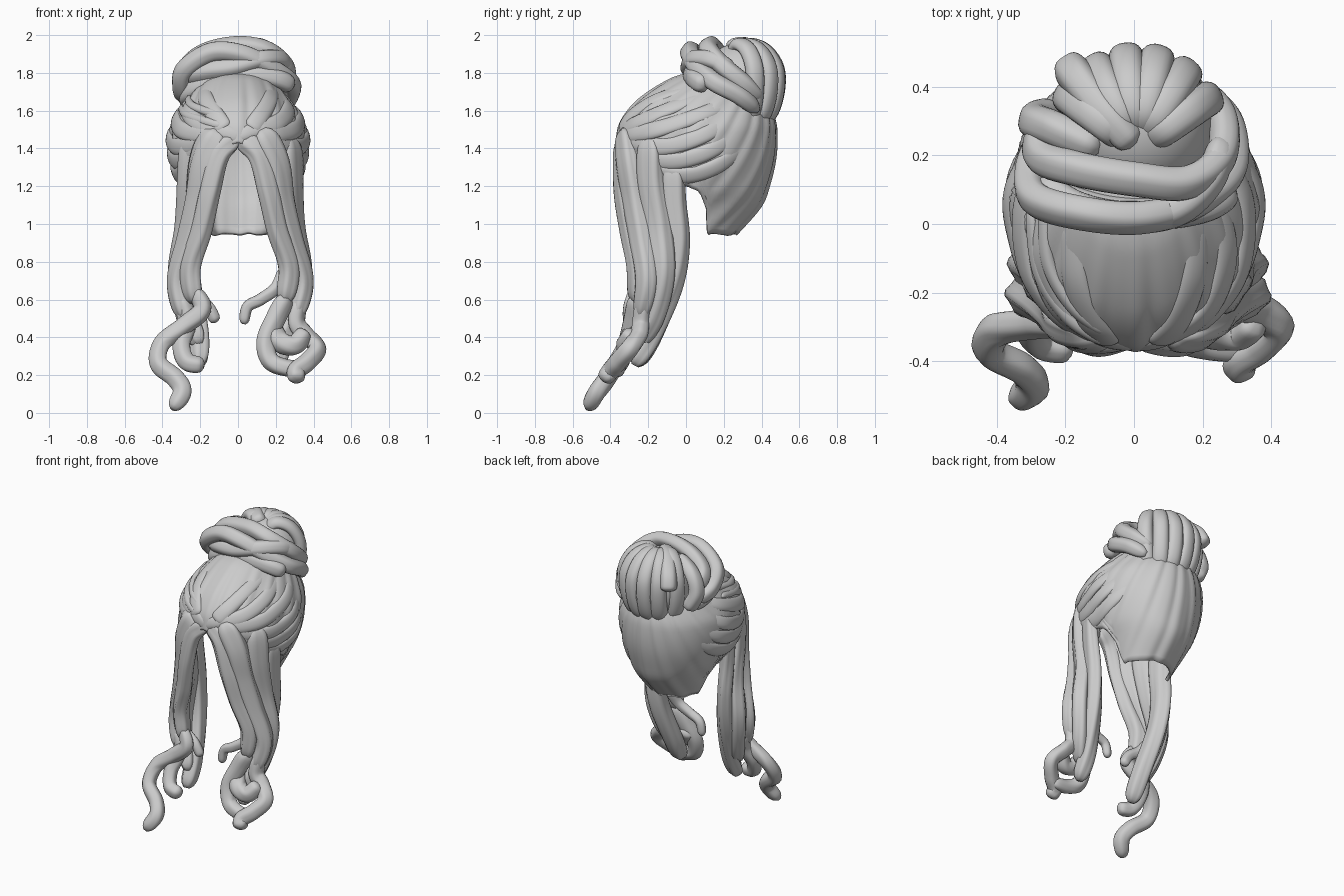
import bpy, bmesh, math
from mathutils import Vector

if "Cube" in bpy.data.objects:
    bpy.data.objects.remove(bpy.data.objects["Cube"])


def make(name, rows, wrap=True, caps=True):
    """Skin a list of point rows into a smooth object."""
    bm = bmesh.new()
    vs = [[bm.verts.new(p) for p in r] for r in rows]
    n = len(rows[0])
    for a, b in zip(vs, vs[1:]):
        for j in range(n if wrap else n - 1):
            k = (j + 1) % n
            bm.faces.new((a[j], a[k], b[k], b[j]))
    if caps:
        bm.faces.new(vs[0][::-1])
        bm.faces.new(vs[-1])
    bmesh.ops.remove_doubles(bm, verts=bm.verts, dist=0.0005)
    bmesh.ops.recalc_face_normals(bm, faces=bm.faces)
    for f in bm.faces:
        f.smooth = True
    me = bpy.data.meshes.new(name)
    bm.to_mesh(me)
    bm.free()
    ob = bpy.data.objects.new(name, me)
    bpy.context.collection.objects.link(ob)
    return ob


def spline(pts, per=9):
    """Catmull-Rom samples through the points."""
    p = [Vector(q) for q in pts]
    p = [2 * p[0] - p[1]] + p + [2 * p[-1] - p[-2]]
    out = []
    for i in range(1, len(p) - 2):
        a, b, c, d = p[i - 1:i + 3]
        for s in range(per):
            t = s / per
            out.append(0.5 * (2 * b + (c - a) * t + (2 * a - 5 * b + 4 * c - d) * t * t
                              + (3 * b - a - 3 * c + d) * t ** 3))
    return out + [p[-2]]


def lock(name, pts, w0, w1, flat=0.6, centre=None, groove=0.07):
    """Flattened, grooved, tapering lock of hair; flat side faces the centre."""
    path = spline(pts)
    m, n, rows = len(path) - 1, 20, []
    for i, p in enumerate(path):
        t = (path[min(i + 1, m)] - path[max(i - 1, 0)]).normalized()
        c = Vector(centre) if centre else Vector((0, 0.05, p.z))
        out = p - c
        out = (out - t * out.dot(t)).normalized()
        side = t.cross(out)
        u = i / m
        w = (w0 + (w1 - w0) * u) * max(0.12, 1 - abs(2 * u - 1) ** 14) ** 0.5
        f = flat + (0.95 - flat) * u if not centre else flat
        ring = []
        for k in range(n):
            a = 2 * math.pi * k / n
            g = 1 + groove * math.cos(5 * a + 3 * u)
            ring.append(p + side * (w * g * math.cos(a)) + out * (w * f * g * math.sin(a)))
        rows.append(ring)
    return make(name, rows)


def lerp_table(tab, t):
    """Smooth (Hermite) lookup in rows of (key, values...)."""
    t = min(max(t, tab[0][0]), tab[-1][0])
    i = next(k for k in range(len(tab) - 1) if t <= tab[k + 1][0])
    a, b = tab[i], tab[i + 1]
    p, q = tab[max(i - 1, 0)], tab[min(i + 2, len(tab) - 1)]
    h = b[0] - a[0]
    s = (t - a[0]) / h
    res = []
    for k in range(1, len(a)):
        m0 = (b[k] - p[k]) / (b[0] - p[0]) * h
        m1 = (q[k] - a[k]) / (q[0] - a[0]) * h
        res.append((2 * s**3 - 3 * s**2 + 1) * a[k] + (s**3 - 2 * s**2 + s) * m0
                   + (3 * s**2 - 2 * s**3) * b[k] + (s**3 - s**2) * m1)
    return res


# Scalp cap: height, centre y, depth radius, half width
SECTION = [(0.95, .08, .18, .17), (1.1, .08, .31, .24), (1.2, .06, .37, .30), (1.35, .055, .41, .345),
           (1.5, .06, .41, .35), (1.58, .07, .38, .315), (1.66, .085, .32, .26),
           (1.75, .10, .20, .17), (1.785, .10, .11, .09), (1.8, .10, 0, 0)]
HEM = [(0, 1.43), (.35, 1.39), (.8, 1.27), (1.5, 1.19), (1.62, 1.15), (1.72, .97), (1.85, .95), (math.pi, .95)]


def surf(d, z, lift=0.0):
    yc, ry, hw = lerp_table(SECTION, z)
    return Vector(((hw + lift) * math.sin(d), yc - (ry + lift) * math.cos(d), z))


HEAD = Vector((0, .05, 1.4))
AXIS = Vector((0, .25, .35)).normalized()      # ridges converge on the bun
UP = AXIS.cross(Vector((1, 0, 0)))
rows = []
for i in range(45):
    v = math.sin(i / 44 * math.pi / 2)
    row = []
    for j in range(144):
        d = -math.pi + 2 * math.pi * j / 144
        hem = lerp_table(HEM, abs(d))[0]
        p = surf(d, hem + (1.8 - hem) * v)
        r = p - HEAD
        ang = math.atan2(r.x, r.dot(UP))
        amp = 0.004 * min(1, (1.8 - p.z) / 0.15)
        row.append(p + r.normalized() * amp * (math.cos(22 * ang) + .4 * math.sin(37 * ang)))
    rows.append(row)
cap = make("scalp_cap", rows, caps=False)
mod = cap.modifiers.new("thickness", 'SOLIDIFY')
mod.thickness = 0.02
mod.offset = 0

# Swept locks lying on the cap, from hairline to bun (azimuth, height)
SWEEPS = [[(.2, 1.5), (.4, 1.58), (.7, 1.66), (1.2, 1.72)],
          [(.3, 1.49), (.7, 1.54), (1.1, 1.61), (1.6, 1.68)],
          [(.3, 1.48), (.7, 1.48), (1.1, 1.51), (1.6, 1.58), (2.2, 1.66)],
          [(.5, 1.45), (.9, 1.41), (1.3, 1.42), (1.7, 1.48), (2.3, 1.6)],
          [(.6, 1.41), (1.0, 1.34), (1.4, 1.34), (1.8, 1.4), (2.4, 1.54)],
          [(.8, 1.35), (1.1, 1.27), (1.5, 1.26), (1.9, 1.32), (2.4, 1.46)]]
for s, side in ((1, "right"), (-1, "left")):
    for i, sw in enumerate(SWEEPS):
        lock(f"{side}_swept_lock_{i}", [surf(s * d, z, 0.004 if k < len(sw) - 1 else -.012)
             for k, (d, z) in enumerate(sw)], .052, .04, .45, HEAD, .015)
    # Rolled hairline above the forehead
    lock(f"{side}_hairline_roll", [surf(s * d, z, -.004) for d, z in
         [(-.05, 1.455), (.2, 1.49), (.5, 1.51), (.85, 1.45), (1.1, 1.36)]], .04, .05, .5, HEAD, .02)
# Raised twists on the left temple
for i, z in enumerate((1.57, 1.62)):
    lock(f"left_temple_twist_{i}", [surf(-d, z + k, .012) for d, k in
         [(.25, -.05), (.6, -.02), (1.0, .01), (1.5, .05)]], .024, .022, .8, HEAD, .02)

# Hanging face-framing locks shared by both sides
HANG = [([(.01, -.335, 1.46), (.11, -.345, 1.37), (.165, -.335, 1.17), (.21, -.30, .97), (.27, -.26, .77),
          (.25, -.26, .58)], .06, .055),
        ([(.12, -.33, 1.5), (.20, -.31, 1.32), (.235, -.275, 1.12), (.285, -.24, .92), (.345, -.21, .7),
          (.31, -.24, .5)], .085, .05),
        ([(.27, -.2, 1.46), (.275, -.19, 1.22), (.29, -.15, .98), (.33, -.13, .74), (.29, -.17, .52),
          (.22, -.25, .36)], .09, .055),
        ([(.30, -.08, 1.32), (.29, -.07, 1.12), (.285, -.05, .9), (.265, -.08, .68), (.225, -.18, .42),
          (.22, -.27, .25)], .075, .055)]
for s, side in ((1, "right"), (-1, "left")):
    k = 1 if s > 0 else 0.93
    for i, (pts, a, b) in enumerate(HANG):
        lock(f"{side}_hanging_lock_{i}", [(s * x * k, y, z) for x, y, z in pts], a, b, .55, None, .1)

# Curled ends and loose wisps, different on each side
CURLS = {
    "right_inner_curl": ([(.26, -.26, .62), (.2, -.28, .5), (.15, -.31, .38), (.17, -.34, .28), (.25, -.36, .24),
                          (.37, -.36, .23)], .058, .042),
    "right_outer_curl": ([(.33, -.23, .6), (.31, -.24, .48), (.36, -.25, .41), (.42, -.30, .34), (.37, -.36, .27),
                          (.31, -.40, .22), (.32, -.44, .17)], .05, .05),
    "right_cross_curl": ([(.17, -.26, .46), (.22, -.31, .38), (.3, -.32, .36), (.36, -.28, .43)], .06, .05),
    "right_wisp": ([(.24, -.15, .76), (.2, -.2, .66), (.12, -.22, .6), (.05, -.22, .56), (.03, -.22, .47)], .035, .028),
    "left_long_curl": ([(-.24, -.26, .66), (-.19, -.29, .55), (-.29, -.29, .46), (-.40, -.31, .37),
                        (-.42, -.37, .26), (-.33, -.42, .18), (-.295, -.47, .11), (-.345, -.52, .02)], .05, .05),
    "left_inner_curl": ([(-.31, -.22, .62), (-.27, -.24, .48), (-.30, -.3, .36), (-.27, -.35, .27),
                         (-.18, -.37, .25)], .055, .045),
    "left_wisp": ([(-.3, -.16, .72), (-.24, -.22, .62), (-.16, -.24, .56), (-.115, -.24, .48)], .035, .032),
}
for name, (pts, a, b) in CURLS.items():
    lock(name, pts, a, b, .8, None, .04)

# Bun core
bpy.ops.mesh.primitive_uv_sphere_add(segments=32, ring_count=20, location=(.01, .29, 1.73))
core = bpy.context.object
core.name = "bun_core"
core.scale = (.22, .22, .23)
bpy.ops.object.shade_smooth()

# Loops folding over the back of the bun, fanning around its middle
BUN = (.01, .27, 1.72)
for i, a in enumerate((-58, -30, -8, 14, 36, 60)):
    s, c = math.sin(math.radians(a)), math.cos(math.radians(a))
    prof = [(.02, 1.9), (.08, 1.95), (.16, 1.92), (.215, 1.83), (.22, 1.72), (.19, 1.6), (.13, 1.52)]
    lock(f"bun_back_loop_{i}", [(.01 + s * (r + .02) * 1.0, .21 + (.03 + r) * (c + .12), z) for r, z in prof],
         .045, .055, .75, BUN, .02)

# Twisted rolls wrapping the front and sides of the bun
WRAPS = [[(-.27, .26, 1.66), (-.30, .15, 1.72), (-.28, .07, 1.82), (-.14, .03, 1.91), (.02, .02, 1.9),
          (.17, .06, 1.83), (.28, .15, 1.75), (.28, .28, 1.68), (.22, .38, 1.6)],
         [(-.27, .3, 1.74), (-.27, .2, 1.83), (-.17, .16, 1.91), (0, .13, 1.945), (.15, .12, 1.92),
          (.25, .19, 1.84), (.26, .3, 1.75), (.2, .4, 1.66)],
         [(-.28, .12, 1.78), (-.17, .05, 1.81), (-.03, .02, 1.83), (.12, .04, 1.87), (.22, .13, 1.87),
          (.26, .25, 1.82)],
         [(.29, .1, 1.73), (.2, .05, 1.77), (.05, .03, 1.79), (-.12, .05, 1.77), (-.26, .12, 1.69), (-.26, .28, 1.62)],
         [(-.19, .46, 1.78), (-.16, .42, 1.87), (-.08, .32, 1.94), (.0, .23, 1.94)],
         [(-.24, .32, 1.62), (-.29, .3, 1.74), (-.24, .28, 1.85), (-.1, .22, 1.91)]]
for i, pts in enumerate(WRAPS):
    lock(f"bun_wrap_{i}", pts, .055, .048, .9, BUN, .04)
